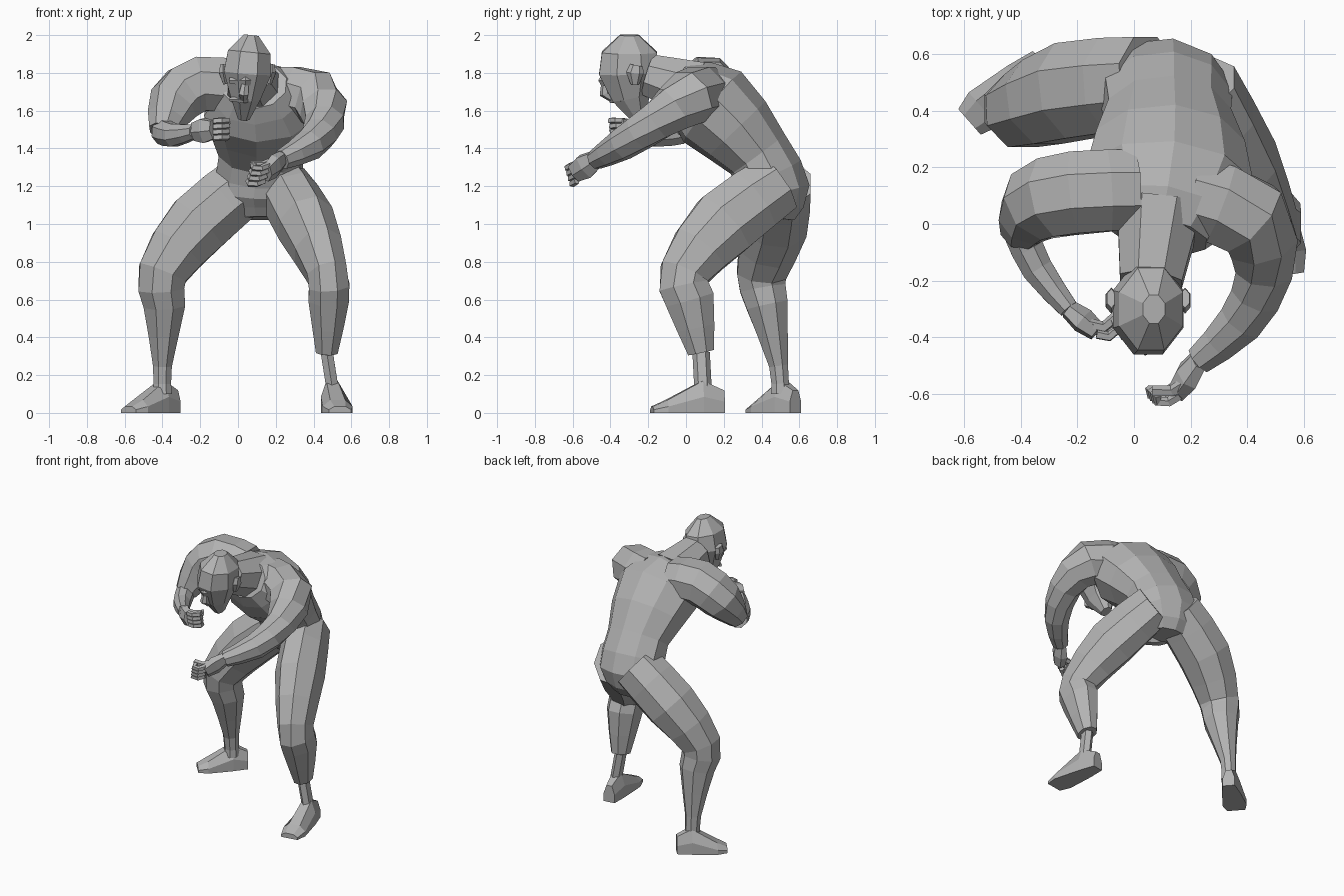
import bpy
import bmesh
import math
from mathutils import Vector

default_cube = bpy.data.objects.get("Cube")
if default_cube:
    bpy.data.objects.remove(default_cube, do_unlink=True)

grey = (.45, .45, .45, 1)
clay = bpy.data.materials.new("clay_grey")
clay.use_nodes = True
clay.diffuse_color = grey
clay.node_tree.nodes["Principled BSDF"].inputs["Base Color"].default_value = grey

SIDEWAYS = Vector((1, 0, 0))
BACKWARD = Vector((0, 1, 0))
UPWARD = Vector((0, 0, 1))


def skin(name, rings):
    """Join equal point rings into a closed faceted object."""
    bm = bmesh.new()
    loops = [[bm.verts.new(point) for point in ring] for ring in rings]
    count = len(loops[0])
    for low, high in zip(loops, loops[1:]):
        for i in range(count):
            j = (i + 1) % count
            bm.faces.new((low[i], low[j], high[j], high[i]))
    bm.faces.new(reversed(loops[0]))
    bm.faces.new(loops[-1])
    bmesh.ops.recalc_face_normals(bm, faces=bm.faces)
    mesh = bpy.data.meshes.new(name)
    bm.to_mesh(mesh)
    bm.free()
    mesh.materials.append(clay)
    part = bpy.data.objects.new(name, mesh)
    bpy.context.collection.objects.link(part)


def soften(stations):
    """Add a rounded station between each pair of key stations."""
    last = len(stations) - 1
    result = []
    for i in range(last):
        start, end = stations[i], stations[i + 1]
        before, after = stations[max(i - 1, 0)], stations[min(i + 2, last)]
        result.append(start)
        result.append((start + end) / 2 + (start + end - before - after) / 16)
    return result + [stations[last]]


def limb(name, keys, side=SIDEWAYS, wide=1, sides=8, rounded=True):
    """Loft along keys of position and radius; wide scales the side axis."""
    stations = [Vector((*position, radius)) for position, radius in keys]
    if rounded:
        stations = soften(stations)
    centres = [station.xyz for station in stations]
    grow = 1 / math.cos(math.pi / sides)
    rings = []
    for i, station in enumerate(stations):
        ahead = centres[min(i + 1, len(centres) - 1)]
        behind = centres[max(i - 1, 0)]
        tangent = (ahead - behind).normalized()
        across = (side - tangent * side.dot(tangent)).normalized()
        depth = tangent.cross(across)
        ring = []
        for k in range(sides):
            angle = math.tau * (k + .5) / sides
            offset = across * math.cos(angle) * wide + depth * math.sin(angle)
            ring.append(centres[i] + offset * station.w * grow)
        rings.append(ring)
    skin(name, rings)


def foot(name, heel, toe, height):
    """Wedge shaped foot: high at the instep, broad at the ball."""
    heel, toe = Vector(heel), Vector(toe)
    across = (toe - heel).normalized().cross(UPWARD)
    heel_end, instep, ball, toe_end = (0, .04, .7), (.3, .06, 1), (.8, .08, .4), (1, .06, .2)
    rings = []
    for along, width, rise in (heel_end, instep, ball, toe_end):
        ground = heel.lerp(toe, along)
        out, top = across * width, UPWARD * height * rise
        rings.append([ground - out, ground + out, ground + out + top / 2,
                      ground + out / 2 + top, ground - out / 2 + top, ground - out + top / 2])
    skin(name, rings)


def hand(name, wrist, knuckle, curl, up):
    """Loose fist: a palm, four curled fingers and a thumb."""
    wrist, knuckle = Vector(wrist), Vector(knuckle)
    curl, up = Vector(curl).normalized(), Vector(up).normalized()
    ahead = (knuckle - wrist).normalized()
    middle = wrist.lerp(knuckle, .5)
    limb(name + "_palm", [(wrist, .03), (middle, .04), (knuckle, .03)],
         up, wide=1.6, sides=6, rounded=False)

    def bend(start, size, turn):
        angle = turn * math.pi / 3
        return start + (ahead * math.sin(angle) + curl * (1 - math.cos(angle))) * size

    for finger in range(4):
        base = knuckle + up * (finger - 1.5) * .03
        limb(f"{name}_finger_{finger + 1}",
             [(bend(base, .04, turn), .015) for turn in range(4)],
             up, sides=5, rounded=False)
    root = middle + up * .04
    limb(name + "_thumb", [(bend(root, .07, turn), .017) for turn in range(3)],
         up, sides=5, rounded=False)


# Trunk, bent forward from the hips
crotch = (.11, .47, 1.03)
pelvis = (.11, .47, 1.17)
waist = (.12, .38, 1.37)
chest = (.12, .14, 1.62)
collar = (.09, -.04, 1.73)
limb("torso", [(crotch, .1), (pelvis, .18), (waist, .17), (chest, .23), (collar, .13)],
     Vector((1, -.15, 0)), wide=1.28, sides=10)
nape = (.09, .06, 1.71)
skull_base = (.06, -.2, 1.79)
limb("neck", [(nape, .15), (skull_base, .11)])

# Head, tipped down
chin = Vector((.03, -.25, 1.56))
jaw = Vector((.04, -.29, 1.67))
temple = Vector((.05, -.3, 1.8))
forehead = Vector((.06, -.3, 1.91))
crown = Vector((.07, -.3, 2))
limb("head", [(chin, .04), (jaw, .1), (temple, .16), (forehead, .145), (crown, .05)],
     wide=.78, rounded=False)


def face_band(name, middle, half_width, sweep, radius):
    """Short band across the face, bent back at both ends."""
    reach = SIDEWAYS * half_width
    back = BACKWARD * sweep
    limb(name, [(middle - reach + back, radius / 2), (middle, radius),
                (middle + reach + back, radius / 2)], UPWARD, sides=6, rounded=False)


brow_middle = temple + Vector((-.01, -.13, -.04))
lip = jaw + Vector((-.01, -.1, -.01))
face_band("brow", brow_middle, .08, .04, .03)
face_band("moustache", lip, .07, .05, .02)
limb("nose", [(brow_middle, .015), (lip - BACKWARD * .04 + UPWARD * .03, .025), (lip, .015)],
     sides=6, rounded=False)
for label, sign in (("left", 1), ("right", -1)):
    ear = temple + SIDEWAYS * sign * .13 + BACKWARD * .03
    lobe = ear - (UPWARD + SIDEWAYS * sign / 5) * .06
    tip = ear + (UPWARD + BACKWARD / 5) * .04
    limb(label + "_ear", [(lobe, .02), (ear, .04), (tip, .03)],
         wide=.5, sides=6, rounded=False)

# Left arm, reaching forward and across
shoulder = (.2, .1, 1.69)
deltoid = (.41, .02, 1.67)
elbow = (.46, -.16, 1.54)
forearm = (.38, -.34, 1.42)
wrist = (.23, -.48, 1.34)
limb("left_arm", [(shoulder, .14), (deltoid, .14), (elbow, .1), (forearm, .08), (wrist, .05)],
     UPWARD)
hand("left_hand", wrist, (.15, -.59, 1.27), curl=(-1, 0, 0), up=(.3, -.3, 1))

# Right arm, elbow out and fist by the chest
shoulder = (0, .12, 1.72)
deltoid = (-.2, .11, 1.74)
upper_arm = (-.34, .07, 1.64)
elbow = (-.4, -.03, 1.49)
forearm = (-.34, -.16, 1.47)
wrist = (-.23, -.3, 1.49)
limb("right_arm", [(shoulder, .14), (deltoid, .145), (upper_arm, .13), (elbow, .07)],
     UPWARD - SIDEWAYS / 2)
limb("right_forearm", [(elbow, .06), (forearm, .055), (wrist, .035)], UPWARD, wide=1.1)
hand("right_hand", wrist, (-.13, -.38, 1.5), curl=(.6, .5, 0), up=(0, -.2, 1))

# Left leg, ending in a cuff with a thin peg
hip = (.23, .48, 1.21)
thigh = (.36, .2, 1)
knee = (.47, -.01, .74)
calf = (.48, .02, .6)
cuff = (.47, .08, .32)
ankle = (.5, .09, .13)
limb("left_leg", [(hip, .16), (thigh, .18), (knee, .13), (calf, .13), (cuff, .07)], wide=.82)
limb("left_shin_peg", [(cuff, .04), (ankle, .04)], wide=.8, sides=6, rounded=False)
foot("left_foot", heel=(.48, .2, 0), toe=(.54, -.18, 0), height=.17)

# Right leg, set back and out
hip = (.05, .5, 1.22)
thigh = (-.21, .47, 1)
knee = (-.4, .4, .74)
calf = (-.39, .43, .57)
shin = (-.4, .49, .25)
ankle = (-.4, .5, .1)
limb("right_leg", [(hip, .16), (thigh, .17), (knee, .13), (calf, .11), (shin, .05), (ankle, .05)],
     BACKWARD)
foot("right_foot", heel=(-.33, .58, 0), toe=(-.58, .36, 0), height=.17)
